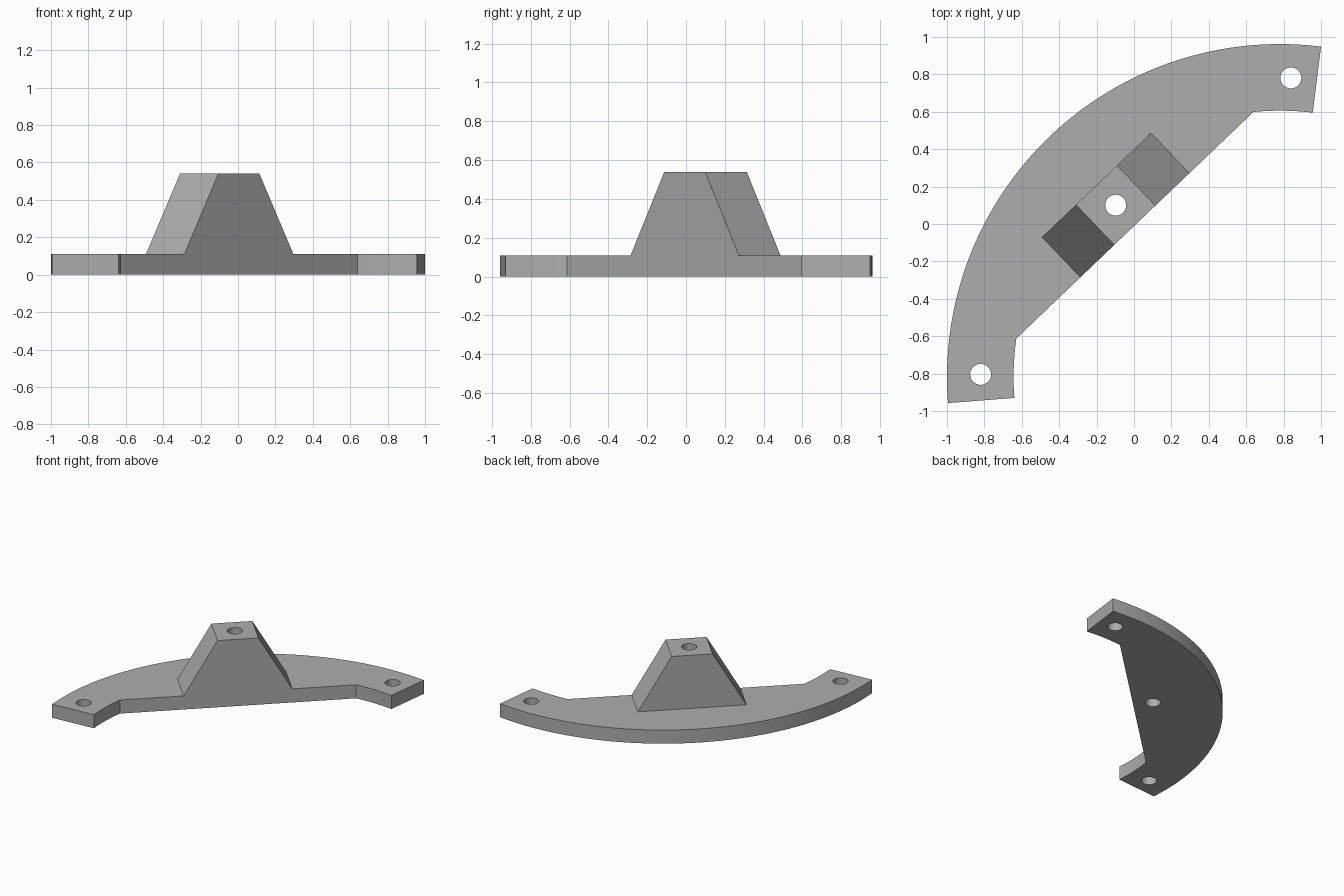
import bpy, bmesh, math
from mathutils import Vector, Matrix

cube = bpy.data.objects.get("Cube")
if cube:
    bpy.data.objects.remove(cube)

CENTRE = Vector((0.78, -0.818, 0))      # centre of the arcs
R_OUT, R_IN, R_HOLES = 1.78, 1.424, 1.60
AIM = math.radians(133.7)               # direction of the symmetry axis
END, STEP, HOLE = (math.radians(a) for a in (50.8, 38.0, 45.8))
PLATE_H, TOP_H, DEPTH = 0.11, 0.54, 0.297
CHORD = R_IN * math.cos(STEP)           # distance of the straight edge
HOLE_R = 0.056

# Local frame: x runs outwards along the symmetry axis, y along the chord
PLACE = Matrix.Translation(CENTRE) @ Matrix.Rotation(AIM, 4, 'Z')

grey = bpy.data.materials.new("grey")
grey.use_nodes = True
COLOUR = (0.42, 0.42, 0.42, 1)
grey.diffuse_color = COLOUR
grey.node_tree.nodes["Principled BSDF"].inputs["Base Color"].default_value = COLOUR


def arc(radius, start, end, steps):
    angles = [start + (end - start) * i / steps for i in range(steps + 1)]
    return [(radius * math.cos(a), radius * math.sin(a), 0) for a in angles]


def prism(name, outline, direction):
    """Extrude a flat outline along a direction."""
    bm = bmesh.new()
    face = bm.faces.new([bm.verts.new(p) for p in outline])
    new = bmesh.ops.extrude_face_region(bm, geom=[face])["geom"]
    bmesh.ops.translate(bm, vec=direction,
                        verts=[v for v in new if isinstance(v, bmesh.types.BMVert)])
    bmesh.ops.recalc_face_normals(bm, faces=bm.faces)
    bm.transform(PLACE)
    mesh = bpy.data.meshes.new(name)
    bm.to_mesh(mesh)
    bm.free()
    mesh.materials.append(grey)
    obj = bpy.data.objects.new(name, mesh)
    bpy.context.collection.objects.link(obj)
    return obj


def combine(target, tool, operation):
    """Apply a boolean and drop the tool."""
    bpy.context.view_layer.objects.active = target
    mod = target.modifiers.new(operation.lower(), 'BOOLEAN')
    mod.operation, mod.object, mod.solver = operation, tool, 'EXACT'
    bpy.ops.object.modifier_apply(modifier=mod.name)
    bpy.data.objects.remove(tool)


# Curved base plate with a straight inner edge and two arc-shaped ends
outline = (arc(R_OUT, -END, END, 64) + arc(R_IN, END, STEP, 8)
           + arc(R_IN, -STEP, -END, 8))
bracket = prism("mounting_bracket", outline, (0, 0, PLATE_H))

# Tapered block standing on the straight edge
half_foot, half_top = 0.403, 0.152
profile = [(CHORD, -half_foot, 0), (CHORD, half_foot, 0),
           (CHORD, half_foot, PLATE_H), (CHORD, half_top, TOP_H),
           (CHORD, -half_top, TOP_H), (CHORD, -half_foot, PLATE_H)]
combine(bracket, prism("block", profile, (DEPTH, 0, 0)), 'UNION')

# Screw holes through both ends and through the block
spots = [(R_HOLES * math.cos(HOLE), s * R_HOLES * math.sin(HOLE)) for s in (-1, 1)]
for x, y in spots + [(CHORD + DEPTH / 2, 0)]:
    ring = [(x + px, y + py, -0.1) for px, py, _ in arc(HOLE_R, 0, math.tau, 32)[:-1]]
    cutter = prism("hole_cutter", ring, (0, 0, 1))
    cutter.hide_render = True
    combine(bracket, cutter, 'DIFFERENCE')

bpy.ops.object.select_all(action='DESELECT')
bracket.select_set(True)
bpy.context.view_layer.objects.active = bracket
bpy.ops.object.shade_smooth_by_angle(angle=math.radians(30))
